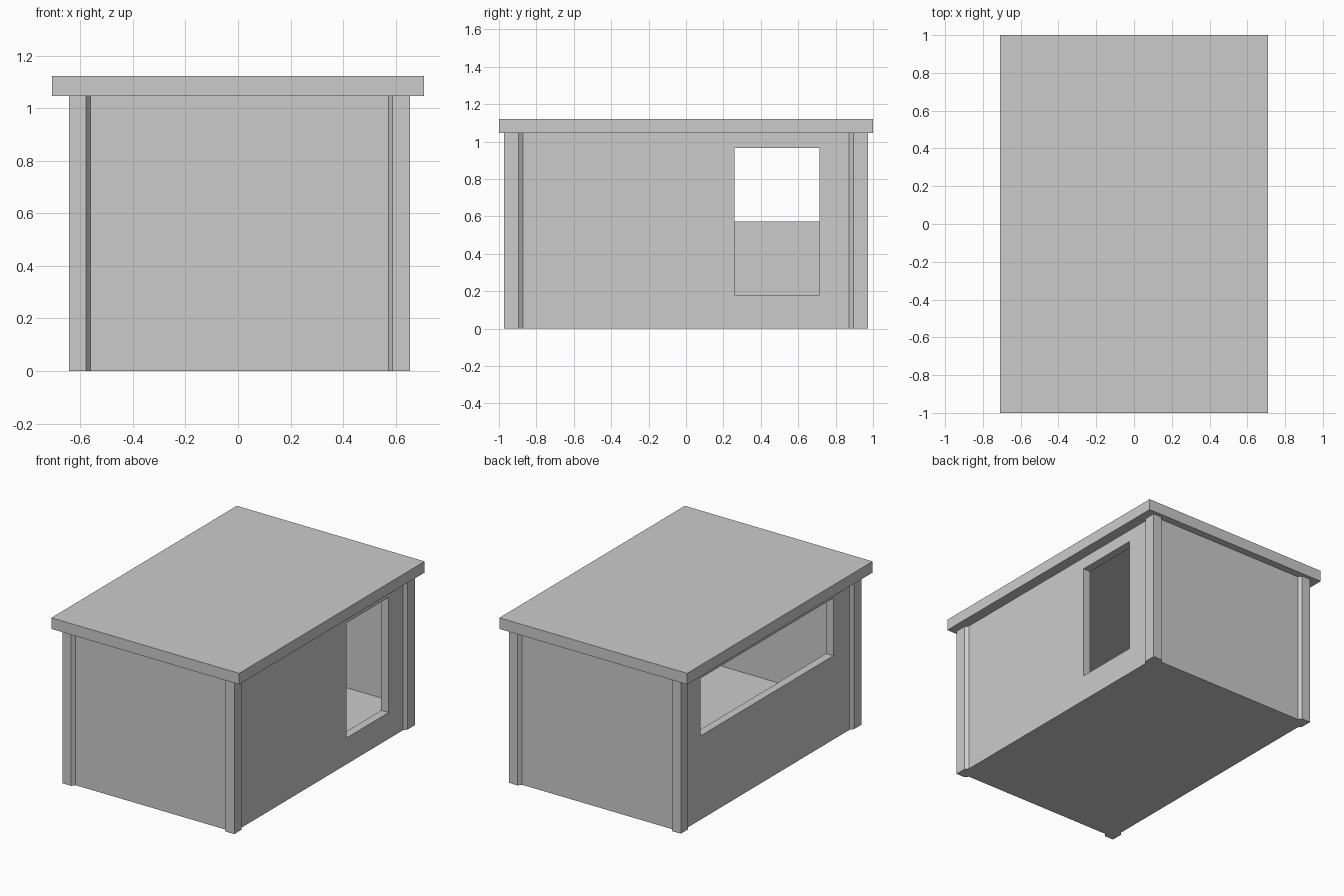
import bpy, bmesh

if "Cube" in bpy.data.objects:
    bpy.data.objects.remove(bpy.data.objects["Cube"])

CX = 0.0055            # the body sits slightly right of the roof's centre
HX, HY = 0.6485, 0.974  # half size to the outside of the corner posts
LIP_X, LIP_Y = 0.0175, 0.0235
WALL_X, WALL_Y = 0.055, 0.07
TOP, FLOOR = 1.046, 0.17


def prism(name, pts, z0, z1):
    """Extrude a closed xy outline from z0 to z1."""
    bm = bmesh.new()
    face = bm.faces.new([bm.verts.new((x, y, z0)) for x, y in pts])
    ext = bmesh.ops.extrude_face_region(bm, geom=[face])
    for v in ext["geom"]:
        if isinstance(v, bmesh.types.BMVert):
            v.co.z = z1
    bmesh.ops.recalc_face_normals(bm, faces=bm.faces)
    me = bpy.data.meshes.new(name)
    bm.to_mesh(me)
    bm.free()
    ob = bpy.data.objects.new(name, me)
    bpy.context.collection.objects.link(ob)
    return ob


def box(name, x0, x1, y0, y1, z0, z1):
    return prism(name, [(x0, y0), (x1, y0), (x1, y1), (x0, y1)], z0, z1)


def cut(target, cutter):
    cutter.hide_render = True
    cutter.hide_viewport = True
    cutter.display_type = 'WIRE'
    mod = target.modifiers.new(cutter.name, 'BOOLEAN')
    mod.operation = 'DIFFERENCE'
    mod.solver = 'EXACT'
    mod.object = cutter


# Walls with a thick floor, hollow up to the roof
wx, wy = HX - LIP_X, HY - LIP_Y
walls = box("walls", CX - wx, CX + wx, -wy, wy, 0, TOP)
ix, iy = wx - WALL_X, wy - WALL_Y
cut(walls, box("room_cutter", CX - ix, CX + ix, -iy, iy, FLOOR, TOP + 0.1))

# Tall opening on the right, wide opening on the left
cut(walls, box("right_window_cutter", 0.4, 0.9, 0.26, 0.714, 0.18, 0.965))
cut(walls, box("left_window_cutter", -0.9, -0.4, -0.695, 0.735, 0.572, 0.965))

# Corner posts: angle trims with sloped edges wrapping each corner
profile = [(0, 0), (0.065, 0), (0.082, LIP_Y), (0.05, 0.06),
           (LIP_X, 0.102), (0, 0.079)]
for sx, side in ((-1, "left"), (1, "right")):
    for sy, end in ((-1, "front"), (1, "back")):
        prism(f"{end}_{side}_post",
              [(CX + sx * (HX - x), sy * (HY - y)) for x, y in profile], 0, TOP)

# Flat overhanging roof slab
box("roof", -0.709, 0.709, -1, 1, TOP, 1.122)
